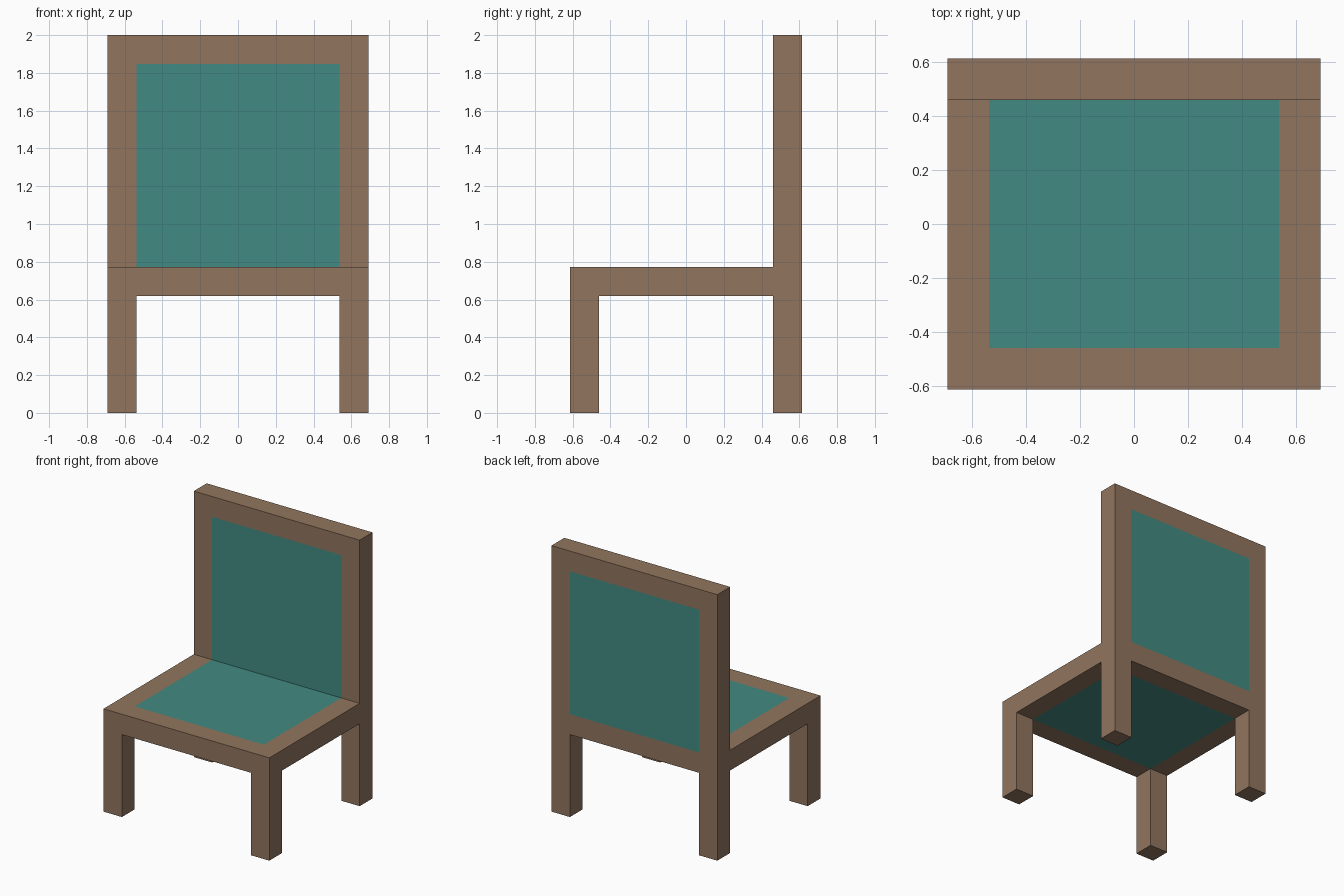
import bpy, bmesh
from mathutils import Vector

if "Cube" in bpy.data.objects:
    bpy.data.objects.remove(bpy.data.objects["Cube"])

W, D = 0.69, 0.613           # half width, half depth
T = 0.153                    # frame thickness
XI, YI = W - T, D - T        # inner edges of the frame
Z0, Z1, Z2 = 0.62, 0.773, 2.0


def material(name, rgb):
    m = bpy.data.materials.new(name)
    m.diffuse_color = (*rgb, 1.0)
    m.use_nodes = True
    m.node_tree.nodes["Principled BSDF"].inputs["Base Color"].default_value = m.diffuse_color
    return m


WOOD = material("brown wood", (0.283, 0.178, 0.112))
CLOTH = material("teal cloth", (0.0545, 0.254, 0.223))


def part(name, lo, hi, cuts=(), is_cloth=None, is_joint=None):
    """Box from lo to hi, sliced at (axis, value) cuts; faces are coloured
    or opened (where another part joins) by rules on centre and normal."""
    bm = bmesh.new()
    bmesh.ops.create_cube(bm, size=1)
    for v in bm.verts:
        v.co = Vector([(h if c > 0 else l) for c, l, h in zip(v.co, lo, hi)])
    for axis, value in cuts:
        normal = Vector((0, 0, 0))
        normal[axis] = 1
        bmesh.ops.bisect_plane(bm, geom=bm.verts[:] + bm.edges[:] + bm.faces[:],
                               dist=1e-5, plane_co=normal * value, plane_no=normal)
    bmesh.ops.recalc_face_normals(bm, faces=bm.faces[:])
    joints = []
    for f in bm.faces:
        c, n = f.calc_center_median(), f.normal
        if is_cloth and is_cloth(c, n):
            f.material_index = 1
        if is_joint and is_joint(c, n):
            joints.append(f)
    bmesh.ops.delete(bm, geom=joints, context='FACES')
    me = bpy.data.meshes.new(name)
    bm.to_mesh(me)
    bm.free()
    me.materials.append(WOOD)
    me.materials.append(CLOTH)
    ob = bpy.data.objects.new(name, me)
    bpy.context.collection.objects.link(ob)
    return ob


# seat with a cloth panel on top and underneath
part("seat", (-W, -D, Z0), (W, YI, Z1),
     cuts=[(0, -XI), (0, XI), (1, -YI)],
     is_cloth=lambda c, n: abs(n.z) > 0.5 and abs(c.x) < XI and c.y > -YI,
     is_joint=lambda c, n: n.y > 0.5 or (n.z < -0.5 and abs(c.x) > XI and c.y < -YI))

# backrest with a cloth panel on both sides
part("backrest", (-W, YI, Z0), (W, D, Z2),
     cuts=[(0, -XI), (0, XI), (2, Z1), (2, Z2 - T)],
     is_cloth=lambda c, n: abs(n.y) > 0.5 and abs(c.x) < XI and Z1 < c.z < Z2 - T,
     is_joint=lambda c, n: (n.y < -0.5 and c.z < Z1) or (n.z < -0.5 and abs(c.x) > XI))

# four square legs, open where they meet the seat and backrest
for side, x in (("left", -W), ("right", XI)):
    for end, y in (("front", -D), ("back", YI)):
        part(f"{end}_{side}_leg", (x, y, 0), (x + T, y + T, Z0),
             is_joint=lambda c, n: n.z > 0.5)
